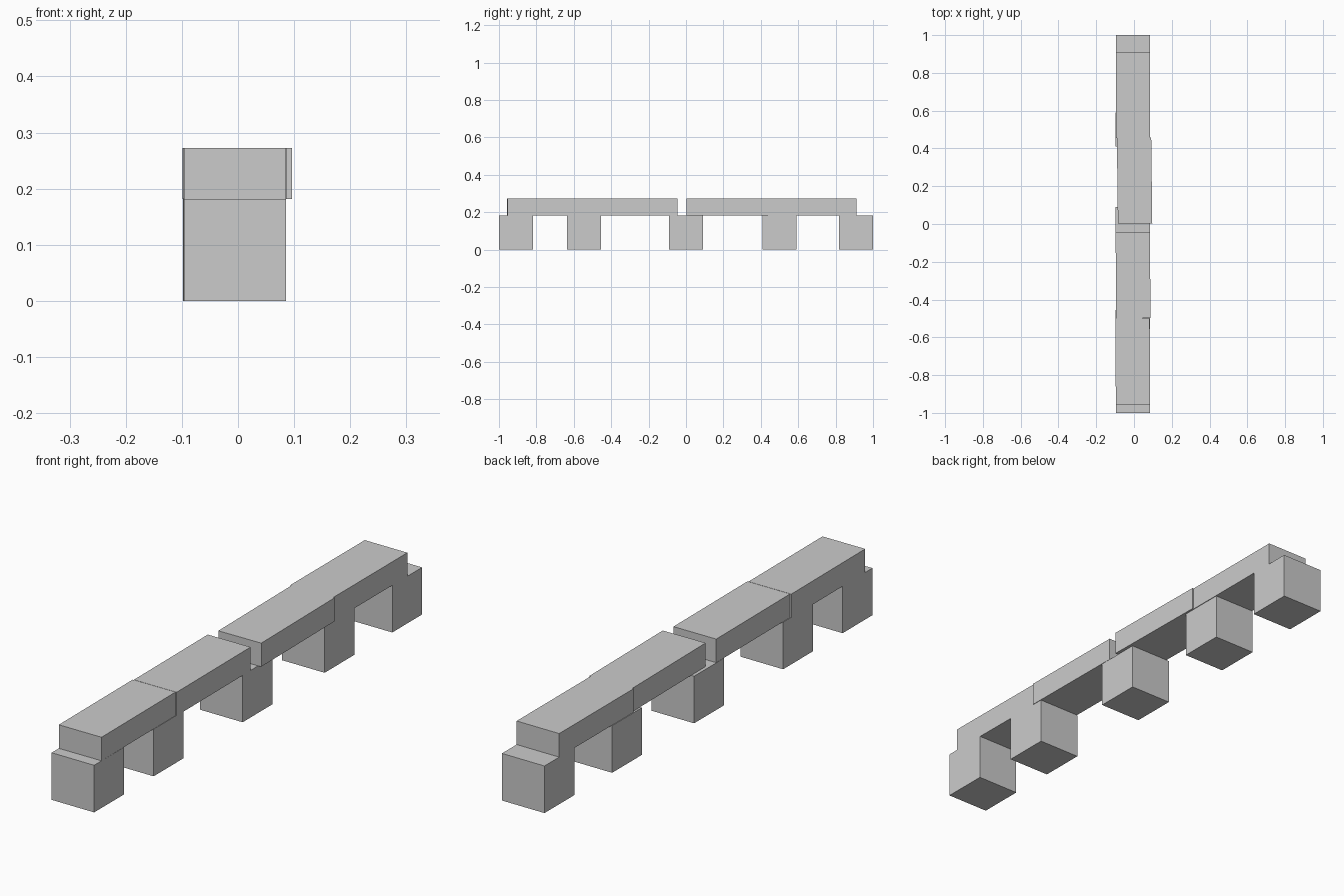
import bpy
from mathutils import Matrix

if "Cube" in bpy.data.objects:
    bpy.data.objects.remove(bpy.data.objects["Cube"])

U = 2 / 11  # edge of one support cube

mat = bpy.data.materials.new("light grey")
mat.diffuse_color = (0.6, 0.6, 0.6, 1)
mat.use_nodes = True
mat.node_tree.nodes["Principled BSDF"].inputs["Base Color"].default_value = mat.diffuse_color


def block(name, size, centre, turn=0.0):
    """Box with flat faces, turned slightly about its vertical axis."""
    bpy.ops.mesh.primitive_cube_add(size=1)
    ob = bpy.context.object
    ob.name = name
    ob.data.transform(Matrix.Diagonal((*size, 1)))
    ob.location = centre
    ob.rotation_euler.z = turn
    ob.data.materials.append(mat)
    return ob


# Support cubes along the row: (x, y)
supports = [(-0.005, -0.909), (-0.006, -0.545), (-0.0075, 0.0),
            (-0.0075, 0.5), (-0.005, 0.909)]
for i, (x, y) in enumerate(supports, 1):
    block(f"support_cube_{i}", (U, U, U), (x, y, U / 2))

# Planks laid end to end, slightly misaligned: (x, y, turn)
planks = [(-0.0065, -0.728, 0.006), (-0.005, -0.272, 0.006),
          (0.003, 0.23, 0.012), (-0.005, 0.683, 0.0)]
for i, (x, y, turn) in enumerate(planks, 1):
    block(f"plank_{i}", (U, 2.5 * U, U / 2), (x, y, U * 1.25), turn)
